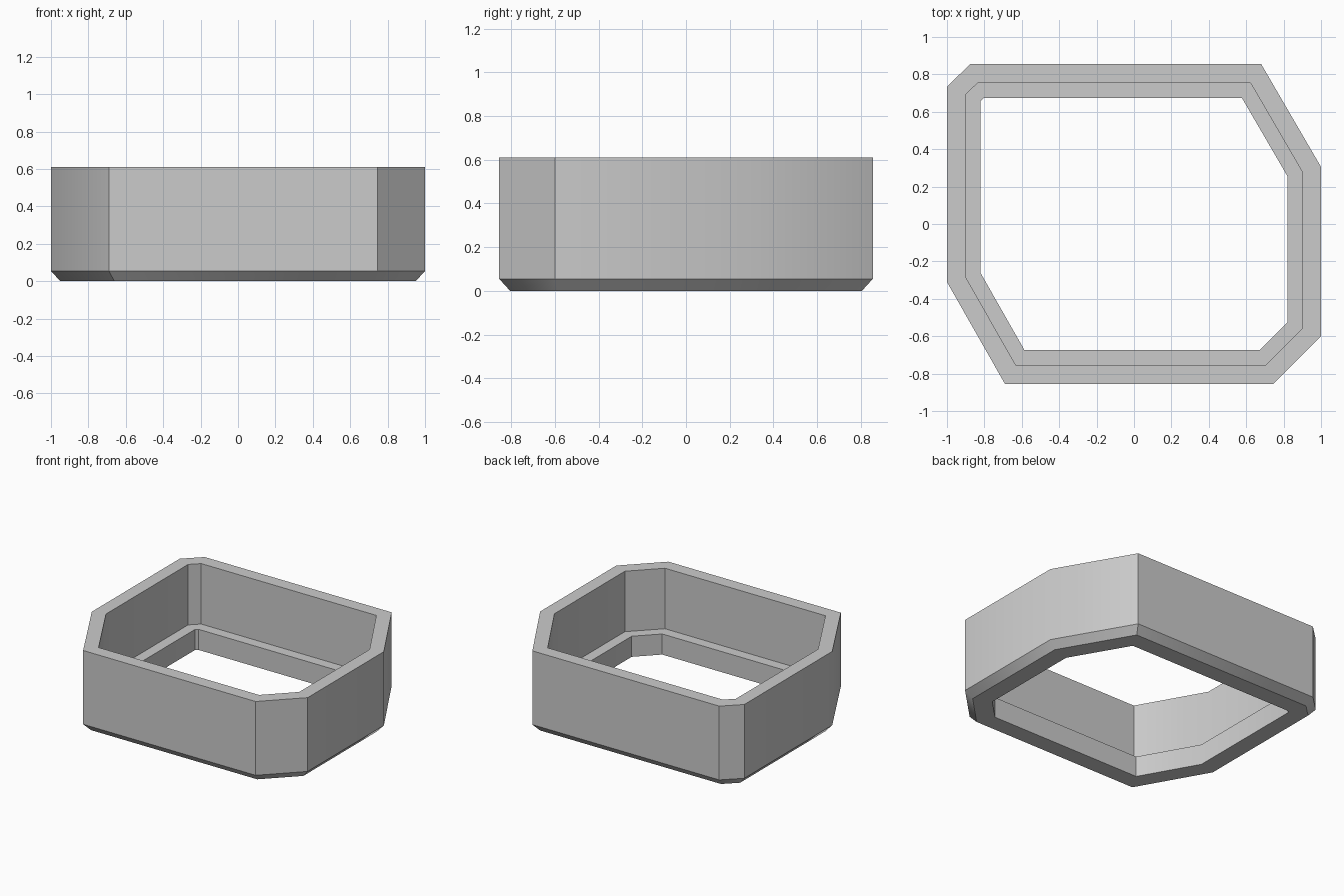
import bpy, bmesh, math
from mathutils import Vector

cube = bpy.data.objects.get("Cube")
if cube:
    bpy.data.objects.remove(cube)

grey = bpy.data.materials.new("mid grey")
grey.use_nodes = True
GREY = (0.6, 0.6, 0.6, 1)
grey.diffuse_color = GREY
grey.node_tree.nodes["Principled BSDF"].inputs["Base Color"].default_value = GREY

# Outer outline, counter-clockwise from above
OUTLINE = [Vector(p) for p in (
    (-1, 0.735), (-1, -0.31), (-0.69, -0.855), (0.745, -0.855),
    (1, -0.6), (1, 0.305), (0.68, 0.855), (-0.875, 0.855))]


def inset(points, distance):
    """Move every side inwards by the same distance, with mitred corners."""
    result = []
    for i, p in enumerate(points):
        a = (p - points[i - 1]).normalized()
        b = (points[(i + 1) % len(points)] - p).normalized()
        na, nb = Vector((-a.y, a.x)), Vector((-b.y, b.x))
        result.append(p + (na + nb) * distance / (1 + na.dot(nb)))
    return result


# Wall cross-section as (inset, height): bevelled foot, outer wall, rim,
# inner wall, ledge and lip
SECTION = [(0.05, 0), (0, 0.055), (0, 0.61), (0.1, 0.61), (0.1, 0.155), (0.18, 0.155), (0.18, 0)]

bm = bmesh.new()
rings = [[bm.verts.new((p.x, p.y, z)) for p in inset(OUTLINE, d)] for d, z in SECTION]
for k, upper in enumerate(rings):
    lower = rings[k - 1]
    for i in range(len(OUTLINE)):
        j = (i + 1) % len(OUTLINE)
        bm.faces.new((lower[i], lower[j], upper[j], upper[i]))
bmesh.ops.recalc_face_normals(bm, faces=bm.faces)

mesh = bpy.data.meshes.new("ledged_frame")
bm.to_mesh(mesh)
bm.free()
mesh.materials.append(grey)
frame = bpy.data.objects.new("ledged_frame", mesh)
bpy.context.collection.objects.link(frame)

# Shallow corners blend, steeper ones stay crisp
bpy.ops.object.select_all(action="DESELECT")
frame.select_set(True)
bpy.context.view_layer.objects.active = frame
bpy.ops.object.shade_smooth_by_angle(angle=math.radians(35))
